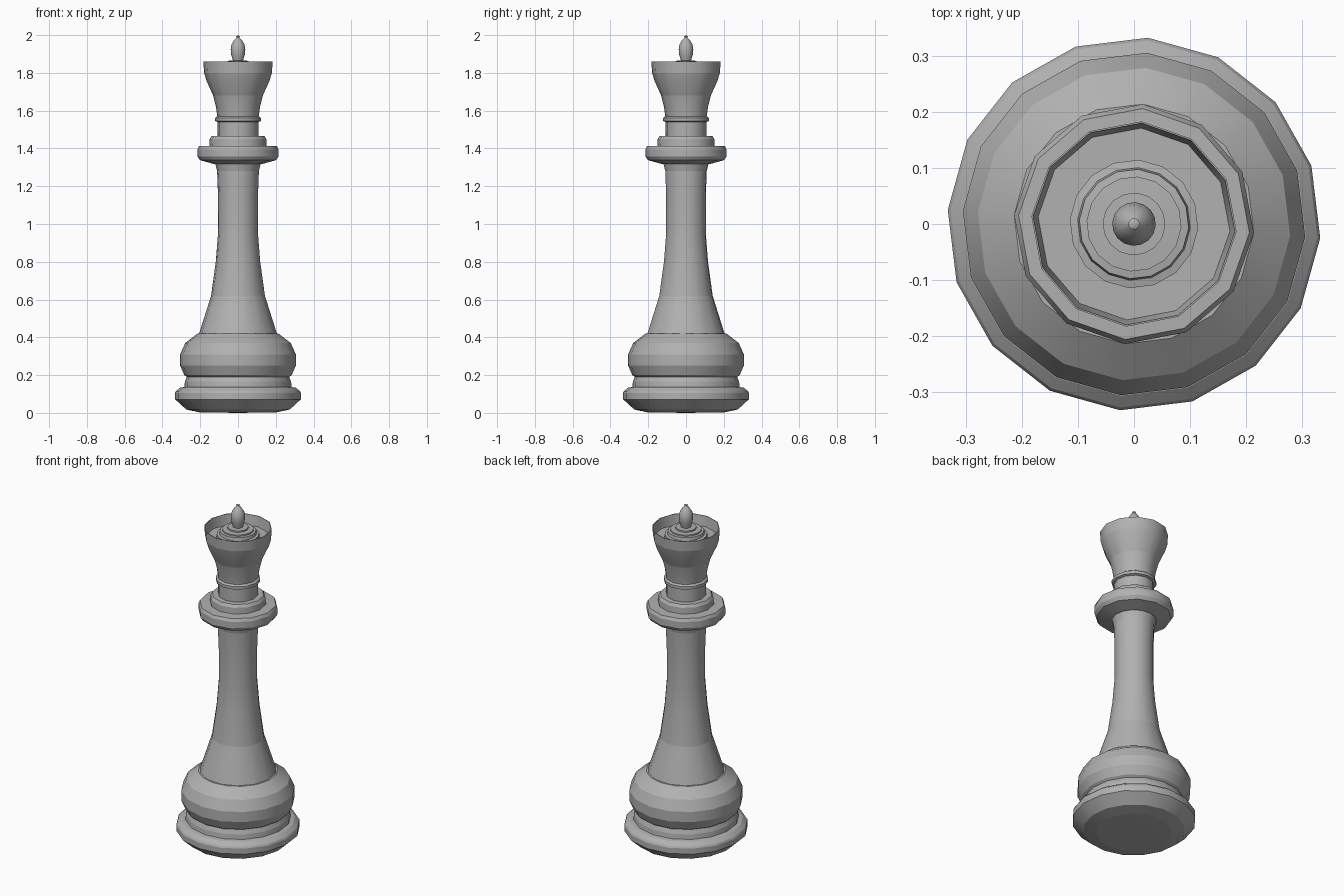
import bpy, bmesh
from math import sin, cos, pi, radians

# Dark grey finish
grey = bpy.data.materials.new("dark_grey")
grey.diffuse_color = (0.44, 0.44, 0.44, 1)


def lathe(name, profile, sides, banded=True, phase=-4.3):
    """Spin an (r, z) profile around z; banded keeps each ring edge crisp."""
    bm = bmesh.new()
    rings = []
    for r, z in profile:
        if r == 0:
            rings.append([bm.verts.new((0, 0, z))] * sides)
        else:
            angles = [radians(phase) + 2 * pi * i / sides for i in range(sides)]
            rings.append([bm.verts.new((r * cos(a), r * sin(a), z)) for a in angles])
    for low, high in zip(rings, rings[1:]):
        for i in range(sides):
            j = (i + 1) % sides
            corners = dict.fromkeys((low[i], low[j], high[j], high[i]))
            bm.faces.new(list(corners)).smooth = True
    bmesh.ops.recalc_face_normals(bm, faces=bm.faces)
    for e in bm.edges:
        level = abs(e.verts[0].co.z - e.verts[1].co.z) < 1e-5
        angle = e.calc_face_angle(0)
        e.smooth = angle < radians(8 if banded and level else 35)
    mesh = bpy.data.meshes.new(name)
    bm.to_mesh(mesh)
    bm.free()
    mesh.materials.append(grey)
    obj = bpy.data.objects.new(name, mesh)
    bpy.context.collection.objects.link(obj)
    return obj


# Wide foot with its rounded bulge
lathe("base", [(0, 0), (0.205, 0.003), (0.275, 0.018), (0.334, 0.072), (0.334, 0.105),
               (0.329, 0.115), (0.308, 0.133), (0.285, 0.137), (0.282, 0.165),
               (0.272, 0.19), (0.285, 0.2), (0.307, 0.25), (0.307, 0.31),
               (0.28, 0.37), (0.215, 0.42), (0, 0.42)], 16)

# Tapering column
lathe("stem", [(0, 0.415), (0.208, 0.415), (0.143, 0.62), (0.118, 0.8),
               (0.106, 0.95), (0.106, 1.15), (0.111, 1.28), (0.122, 1.325),
               (0, 1.325)], 14)

# Stepped collar
lathe("collar", [(0, 1.318), (0.13, 1.318), (0.202, 1.338), (0.215, 1.358),
                 (0.215, 1.395), (0.207, 1.412), (0.152, 1.414), (0.15, 1.45),
                 (0.14, 1.465), (0, 1.465)], 12)

# Neck with ring, flared head and hollow top
lathe("head", [(0, 1.46), (0.108, 1.46), (0.108, 1.54), (0.121, 1.545),
               (0.121, 1.562), (0.11, 1.57), (0.117, 1.62), (0.132, 1.68),
               (0.168, 1.76), (0.18, 1.8), (0.184, 1.86), (0.181, 1.86),
               (0.172, 1.8), (0, 1.8)], 12)

# Stepped dome inside the hollow
lathe("dome", [(0, 1.795), (0.115, 1.795), (0.115, 1.822), (0.101, 1.825),
               (0.098, 1.843), (0.085, 1.845), (0.085, 1.853), (0.056, 1.855),
               (0.056, 1.864), (0, 1.866)], 16)

# Pointed knob
lathe("finial", [(0, 1.86), (0.025, 1.86), (0.036, 1.895), (0.039, 1.925),
                 (0.034, 1.952), (0.02, 1.975), (0.007, 1.988), (0.01, 1.994),
                 (0, 2.0)], 16, banded=False)
